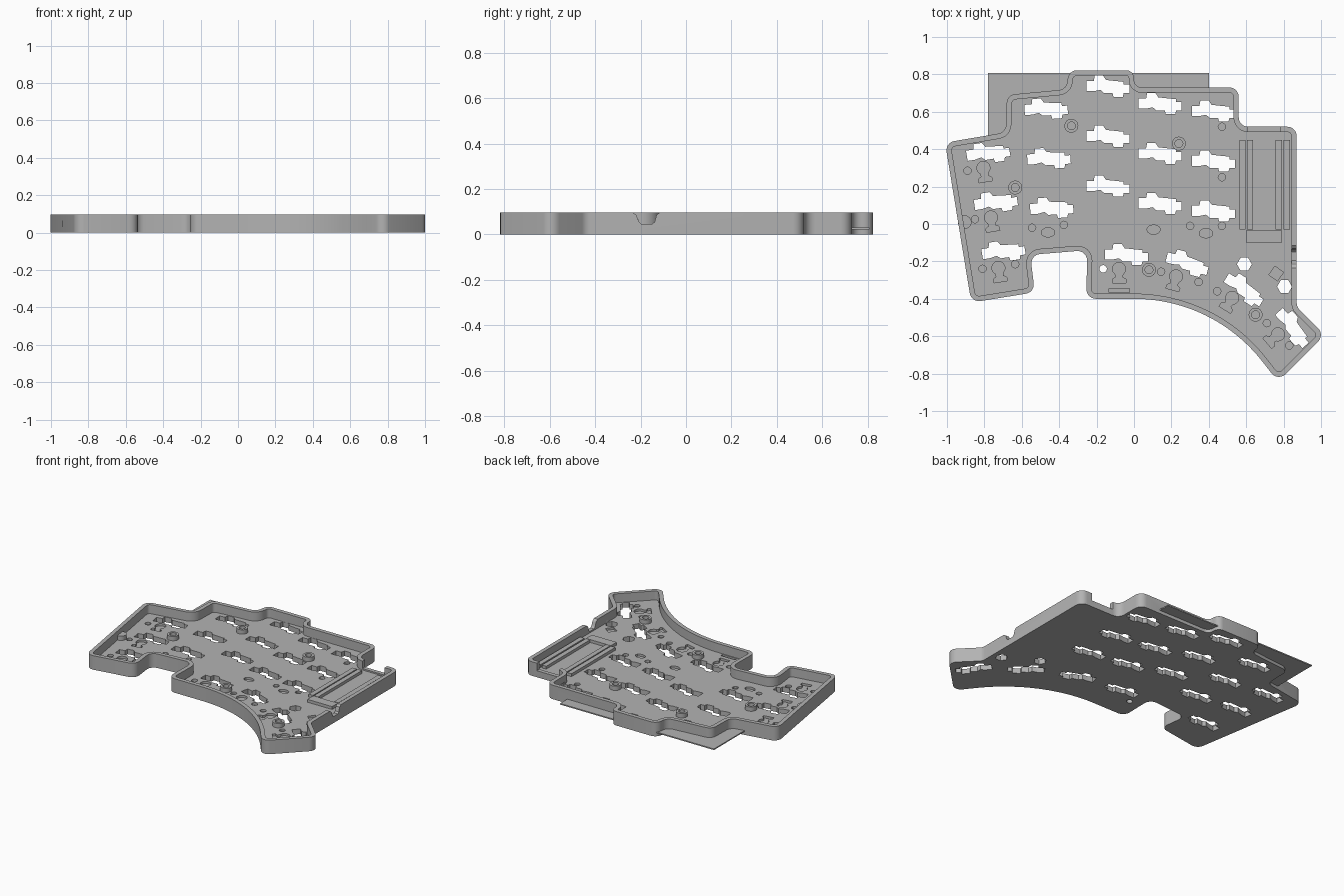
import bpy, bmesh, math
from mathutils import Vector, Matrix

cube = bpy.data.objects.get("Cube")
if cube:
    bpy.data.objects.remove(cube, do_unlink=True)

HEIGHT, FLOOR, WALL = 0.097, 0.035, 0.028

grey = bpy.data.materials.new("case_grey")
grey.use_nodes = True
grey.diffuse_color = (0.45, 0.45, 0.45, 1)
grey.node_tree.nodes["Principled BSDF"].inputs["Base Color"].default_value = (0.45, 0.45, 0.45, 1)


def fillet(corners):
    """Round each (x, y, radius) corner of a closed outline."""
    out, n = [], len(corners)
    for i, (x, y, r) in enumerate(corners):
        p = Vector((x, y))
        if r == 0:
            out.append(p)
            continue
        a, b = (Vector(corners[j % n][:2]) - p for j in (i - 1, i + 1))
        half = a.angle(b) / 2
        t = min(r / math.tan(half), 0.45 * a.length, 0.45 * b.length)
        a, b = a.normalized(), b.normalized()
        centre = p + (a + b).normalized() * t / math.cos(half)
        start, end = p + a * t - centre, p + b * t - centre
        turn = start.angle_signed(end)
        out += [centre + Matrix.Rotation(-turn * k / 6, 2) @ start for k in range(7)]
    return out


def inset(points, d):
    """Offset a clockwise outline inward."""
    out, n = [], len(points)
    for i, p in enumerate(points):
        e1 = (p - points[i - 1]).normalized()
        e2 = (points[(i + 1) % n] - p).normalized()
        n1, n2 = Vector((e1.y, -e1.x)), Vector((e2.y, -e2.x))
        out.append(p + (n1 + n2) * d / (1 + n1.dot(n2)))
    return out


def placed(points, x, y, degrees=0):
    rot = Matrix.Rotation(math.radians(degrees), 2)
    return [rot @ Vector(p) + Vector((x, y)) for p in points]


def disc(r, sides=20):
    return [Vector((r * math.cos(math.tau * k / sides), r * math.sin(math.tau * k / sides)))
            for k in range(sides)]


def box(x0, x1, y0, y1):
    return [Vector(p) for p in ((x0, y0), (x1, y0), (x1, y1), (x0, y1))]


def prisms(name, outlines, z0, z1):
    """One object holding an upright prism for each outline."""
    bm = bmesh.new()
    for pts in outlines:
        low = [bm.verts.new((p[0], p[1], z0)) for p in pts]
        high = [bm.verts.new((p[0], p[1], z1)) for p in pts]
        bm.faces.new(low)
        bm.faces.new(high)
        for i in range(len(pts)):
            bm.faces.new((low[i - 1], low[i], high[i], high[i - 1]))
    bmesh.ops.recalc_face_normals(bm, faces=bm.faces)
    mesh = bpy.data.meshes.new(name)
    bm.to_mesh(mesh)
    bm.free()
    mesh.materials.append(grey)
    ob = bpy.data.objects.new(name, mesh)
    bpy.context.collection.objects.link(ob)
    return ob


def combine(target, tool, operation="DIFFERENCE"):
    tool.hide_render = True
    mod = target.modifiers.new("cut", "BOOLEAN")
    mod.operation, mod.object, mod.solver = operation, tool, "EXACT"
    mod.use_self = True
    bpy.context.view_layer.objects.active = target
    bpy.ops.object.modifier_apply(modifier=mod.name)
    bpy.data.objects.remove(tool, do_unlink=True)


# Clockwise case outline, with the swept thumb edge as an arc
R = 0.05
corners = [(-1.01, 0.435, R), (-0.685, 0.49, R), (-0.68, 0.69, R), (-0.36, 0.72, R),
           (-0.35, 0.822, R), (0.0, 0.822, R), (0.0, 0.73, R), (0.56, 0.73, R),
           (0.56, 0.52, R), (0.87, 0.52, R), (0.87, -0.443, R), (1.02, -0.593, R),
           (0.77, -0.843, R)]
for k in range(20, -1, -1):
    a = math.radians(52 * k / 20)
    corners.append((0.87 * math.sin(a), -1.27 + 0.87 * math.cos(a), 0))
corners += [(-0.255, -0.4, R), (-0.25, -0.14, R), (-0.555, -0.165, R),
            (-0.53, -0.365, R), (-0.87, -0.42, R)]
outline = fillet(corners)

# Tray with walls, and the thin plate that sticks out at the back
tray = prisms("case_tray", [outline], 0, HEIGHT)
combine(tray, prisms("cavity", [inset(outline, WALL)], FLOOR, 0.2))
combine(tray, prisms("back_plate", [box(-0.78, 0.4, 0.3, 0.808)], 0.022, 0.03), "UNION")

# Switch openings through the floor
opening = [(-.115, .03), (-.075, .03), (-.07, .058), (-.025, .058), (-.01, .035), (.085, .025),
           (.085, .01), (.115, .01), (.115, -.035), (.085, -.035), (.08, -.055), (.03, -.055),
           (.025, -.035), (-.02, -.035), (-.04, -.018), (-.075, -.025), (-.115, -.025)]
keys = [(x, y - 0.267 * row, 0) for x, y in ((-0.14, 0.735), (0.14, 0.642), (0.425, 0.602))
        for row in range(3)]
keys += [(-0.47 + 0.015 * r, 0.615 - 0.265 * r, 4) for r in range(3)]
keys += [(-0.78 + 0.041 * r, 0.38 - 0.263 * r, 9) for r in range(3)]
keys += [(-0.04, -0.165, 0), (0.285, -0.21, -15), (0.59, -0.35, -32), (0.85, -0.555, -48)]
holes = [placed(opening, *k) for k in keys]
holes += [placed(disc(0.04, 6), 0.59, -0.215), placed(disc(0.04, 6), 0.805, -0.335),
          placed(disc(0.02), -0.165, -0.24)]
combine(tray, prisms("switch_openings", holes, -0.1, 0.05))

# Shallow floor pockets: keyhole shapes, pin dimples, small slots
pockets = []
for x, y, turn in ((-0.805, 0.3, 9), (-0.765, 0.035, 9), (-0.725, -0.235, 9), (-0.08, -0.24, 0),
                   (0.225, -0.28, -15), (0.525, -0.395, -32), (0.77, -0.59, -50)):
    arc = [p for p in disc(0.035) if p.y > -0.03]
    arc.sort(key=lambda p: (math.atan2(p.y, p.x) + math.pi / 2) % math.tau)
    stem = [(-.018, -.045), (-.036, -.055), (-.036, -.075), (.036, -.075), (.036, -.055), (.018, -.045)]
    pockets.append(placed(arc + stem, x, y, turn))
for x, y in ((-0.89, 0.285), (-0.85, 0.025), (-0.81, -0.24), (-0.635, -0.215), (0.145, -0.255),
             (0.345, -0.31), (0.445, -0.36), (0.71, -0.53), (0.83, -0.65), (0.47, 0.25),
             (0.47, 0.52), (0.47, -0.01), (0.3, -0.01), (-0.545, -0.02), (-0.375, -0.005)):
    pockets.append(placed(disc(0.02, 12), x, y))
for x, y in ((-0.46, -0.045), (0.105, -0.03), (0.385, -0.05)):
    pockets.append(placed([(p.x, p.y * 0.7) for p in disc(0.036, 12)], x, y))
pockets += [placed(disc(0.04, 4), 0.76, -0.265, 10), box(-0.135, -0.025, -0.365, -0.345)]
combine(tray, prisms("floor_pockets", pockets, 0.02, 0.05))

# Cable opening in the back wall and rounded jack notch in the right wall
combine(tray, prisms("cable_gap", [box(0.61, 0.78, 0.46, 0.6)], 0.045, 0.2))
profile = [(-0.235, 0.2), (-0.235, 0.097), (-0.218, 0.085), (-0.207, 0.055), (-0.195, 0.045),
           (-0.15, 0.045), (-0.138, 0.055), (-0.13, 0.085), (-0.115, 0.097), (-0.115, 0.2)]
notch = prisms("jack_notch", [profile], 0.82, 0.95)
notch.data.transform(Matrix(((0, 0, 1, 0), (1, 0, 0, 0), (0, 1, 0, 0), (0, 0, 0, 1))))
combine(tray, notch)

# Hollow screw posts
spots = ((-0.335, 0.525), (0.24, 0.43), (-0.635, 0.195), (0.08, -0.245), (0.65, -0.485))
posts = prisms("screw_posts", [placed(disc(0.037, 24), *s) for s in spots], 0.03, 0.065)
combine(posts, prisms("screw_bores", [placed(disc(0.021, 24), *s) for s in spots], 0.04, 0.1))
side_post = prisms("side_post", [placed(disc(0.036, 24), -0.905, 0.01)], 0.03, 0.065)

# Controller bay rails and end stop
rails = prisms("controller_rails", [box(x, x + 0.033, -0.03, 0.45)
                                    for x in (0.563, 0.603, 0.757, 0.8)], 0.03, 0.055)
stop = prisms("controller_stop", [box(0.6, 0.79, -0.098, -0.034)], 0.03, 0.055)

for ob in (tray, posts, side_post, rails, stop):
    bpy.ops.object.select_all(action="DESELECT")
    ob.select_set(True)
    bpy.context.view_layer.objects.active = ob
    bpy.ops.object.shade_smooth_by_angle(angle=math.radians(30))
